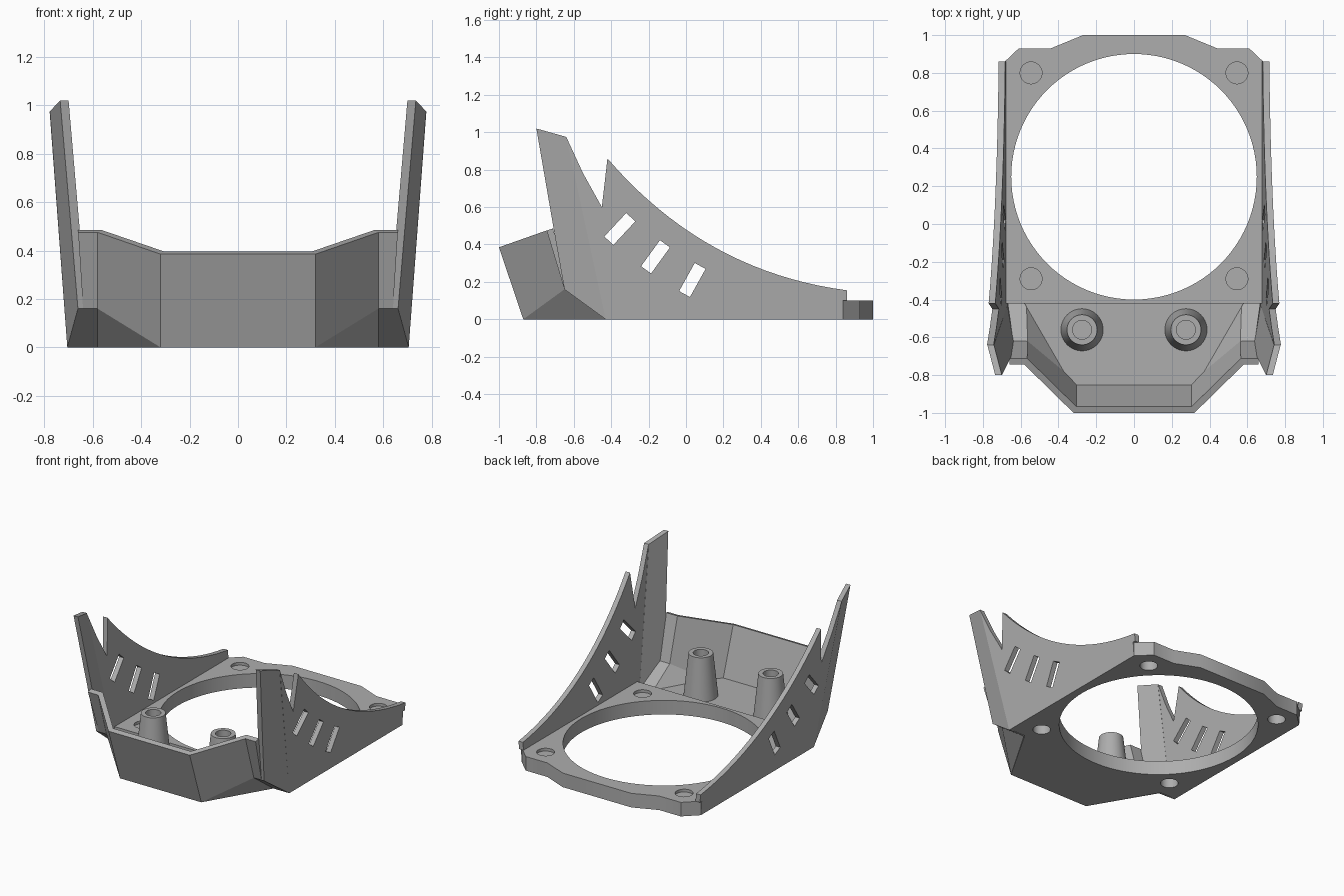
import bpy, bmesh, math
from mathutils import Vector, Matrix

cube = bpy.data.objects.get("Cube")
if cube:
    bpy.data.objects.remove(cube, do_unlink=True)

GREY = (0.42, 0.42, 0.42, 1)
grey = bpy.data.materials.new("plain grey")
grey.use_nodes = True
grey.diffuse_color = GREY
grey.node_tree.nodes["Principled BSDF"].inputs["Base Color"].default_value = GREY


def finish(name, bm):
    """Turn a bmesh into a linked grey object."""
    mesh = bpy.data.meshes.new(name)
    bm.to_mesh(mesh)
    bm.free()
    mesh.materials.append(grey)
    ob = bpy.data.objects.new(name, mesh)
    bpy.context.collection.objects.link(ob)
    return ob


def select(ob):
    bpy.ops.object.select_all(action='DESELECT')
    ob.select_set(True)
    bpy.context.view_layer.objects.active = ob


def loft(name, first, second):
    """Solid between two matching outlines."""
    bm = bmesh.new()
    a = [bm.verts.new(p) for p in first]
    b = [bm.verts.new(p) for p in second]
    bm.faces.new(a)
    bm.faces.new(b[::-1])
    for i in range(len(a)):
        j = (i + 1) % len(a)
        bm.faces.new((a[j], a[i], b[i], b[j]))
    bmesh.ops.recalc_face_normals(bm, faces=bm.faces)
    return finish(name, bm)


def slab(name, outline, z0, z1):
    return loft(name, [(x, y, z0) for x, y in outline], [(x, y, z1) for x, y in outline])


def circle(x, y, r, n):
    return [(x + r * math.cos(2 * math.pi * i / n), y + r * math.sin(2 * math.pi * i / n))
            for i in range(n)]


def cut(ob, cutter):
    """Subtract a helper solid and discard it."""
    cutter.hide_render = True
    mod = ob.modifiers.new("cut", 'BOOLEAN')
    mod.operation = 'DIFFERENCE'
    mod.solver = 'EXACT'
    mod.object = cutter
    select(ob)
    bpy.ops.object.modifier_apply(modifier=mod.name)
    bpy.data.objects.remove(cutter, do_unlink=True)


def smooth(ob):
    select(ob)
    bpy.ops.object.shade_smooth_by_angle(angle=math.radians(25))


def mirror(ob):
    mod = ob.modifiers.new("mirror", 'MIRROR')
    mod.use_clip = True
    return ob


# Base plate with the large ring opening and four corner pockets
half = [(0.27, 1), (0.44, 0.93), (0.61, 0.93), (0.705, 0.84), (0.69, -0.42)]
plate = slab("base_plate", half + [(-x, y) for x, y in half[::-1]], 0, 0.1)
cut(plate, slab("ring_cutter", circle(0, 0.25, 0.65, 96), -0.1, 0.2))
for sx in (-1, 1):
    for y in (0.8, -0.29):
        cut(plate, slab("pocket_cutter", circle(sx * 0.545, y, 0.058, 32), -0.1, 0.2))
        slab("pocket_web", circle(sx * 0.545, y, 0.06, 32), 0.065, 0.08)
smooth(plate)

# Front floor
slab("front_floor", [(-0.32, -0.87), (0.32, -0.87), (0.58, -0.42), (-0.58, -0.42)], 0, 0.06)

# Angled front guard, half a sheet mirrored and thickened
bm = bmesh.new()
points = {
    "mid_low": (0, -0.87, 0), "mid_top": (0, -1, 0.385),
    "low": (0.32, -0.87, 0), "top": (0.32, -1, 0.385),
    "heel": (0.58, -0.43, 0), "heel_side": (0.67, -0.43, 0),
    "knee": (0.58, -0.65, 0.16), "knee_side": (0.64, -0.65, 0.16),
    "tip": (0.58, -0.745, 0.475), "tip_side": (0.66, -0.745, 0.475),
}
v = {k: bm.verts.new(p) for k, p in points.items()}
for face in ("mid_low low top mid_top", "low knee tip top", "low heel knee",
             "heel heel_side knee_side knee", "knee knee_side tip_side tip"):
    bm.faces.new([v[k] for k in face.split()])
guard = mirror(finish("front_guard", bm))
thick = guard.modifiers.new("thickness", 'SOLIDIFY')
thick.thickness = 0.035
thick.offset = -1
thick.use_even_offset = True

# Side panels: outlines in y and z, leaning outward with height
WALL = 0.035


def lean(y, z):
    return 0.705 + 0.075 * z


def lean_in(y, z):
    return lean(y, z) + 0.3 * min(0, y + 0.43 + 0.21 * z)


def panel(name, outline, outer):
    return loft(name, [(outer(y, z), y, z) for y, z in outline],
                [(outer(y, z) - WALL, y, z) for y, z in outline])


start, bend, end = Vector((-0.42, 0.86)), Vector((0.1, 0.255)), Vector((0.86, 0.155))
sweep = [start * (1 - t) ** 2 + bend * 2 * t * (1 - t) + end * t * t
         for t in (i / 20 for i in range(21))]
side = panel("side_panel", [(-0.64, 0.975), (-0.55, 0.78), (-0.45, 0.6)]
             + [tuple(p) for p in sweep]
             + [(0.86, 0.1), (0.84, 0.1), (0.84, 0), (-0.43, 0)], lean)

# Three slanted slots in each side panel
for y, z, angle in ((-0.354, 0.483, 47), (-0.163, 0.334, 54), (0.034, 0.21, 61)):
    bm = bmesh.new()
    bmesh.ops.create_cube(bm, size=1, matrix=Matrix.Translation((0.72, y, z))
                          @ Matrix.Rotation(math.radians(angle), 4, 'X')
                          @ Matrix.Diagonal((0.4, 0.172, 0.066, 1)))
    cut(side, finish("slot_cutter", bm))
smooth(side)
mirror(side)

# Tall front fin, folded inward from each side panel
mirror(panel("front_fin", [(-0.43, 0), (-0.65, 0.16), (-0.70, 0.44),
                           (-0.80, 1.02), (-0.64, 0.975)], lean_in))

# Tapered hollow posts, profile spun around the axis
profile = [(0.115, 0.03), (0.08, 0.36), (0.05, 0.36), (0.05, 0.12), (0, 0.12)]
for label, x in (("left", 0.275), ("right", -0.275)):
    bm = bmesh.new()
    ring = [bm.verts.new((r, 0, z)) for r, z in profile]
    edges = [bm.edges.new(pair) for pair in zip(ring, ring[1:])]
    bmesh.ops.spin(bm, geom=ring + edges, axis=(0, 0, 1), cent=(0, 0, 0),
                   angle=2 * math.pi, steps=40)
    bmesh.ops.remove_doubles(bm, verts=bm.verts, dist=0.0001)
    bmesh.ops.recalc_face_normals(bm, faces=bm.faces)
    post = finish(label + "_post", bm)
    post.location = (x, -0.56, 0)
    smooth(post)
